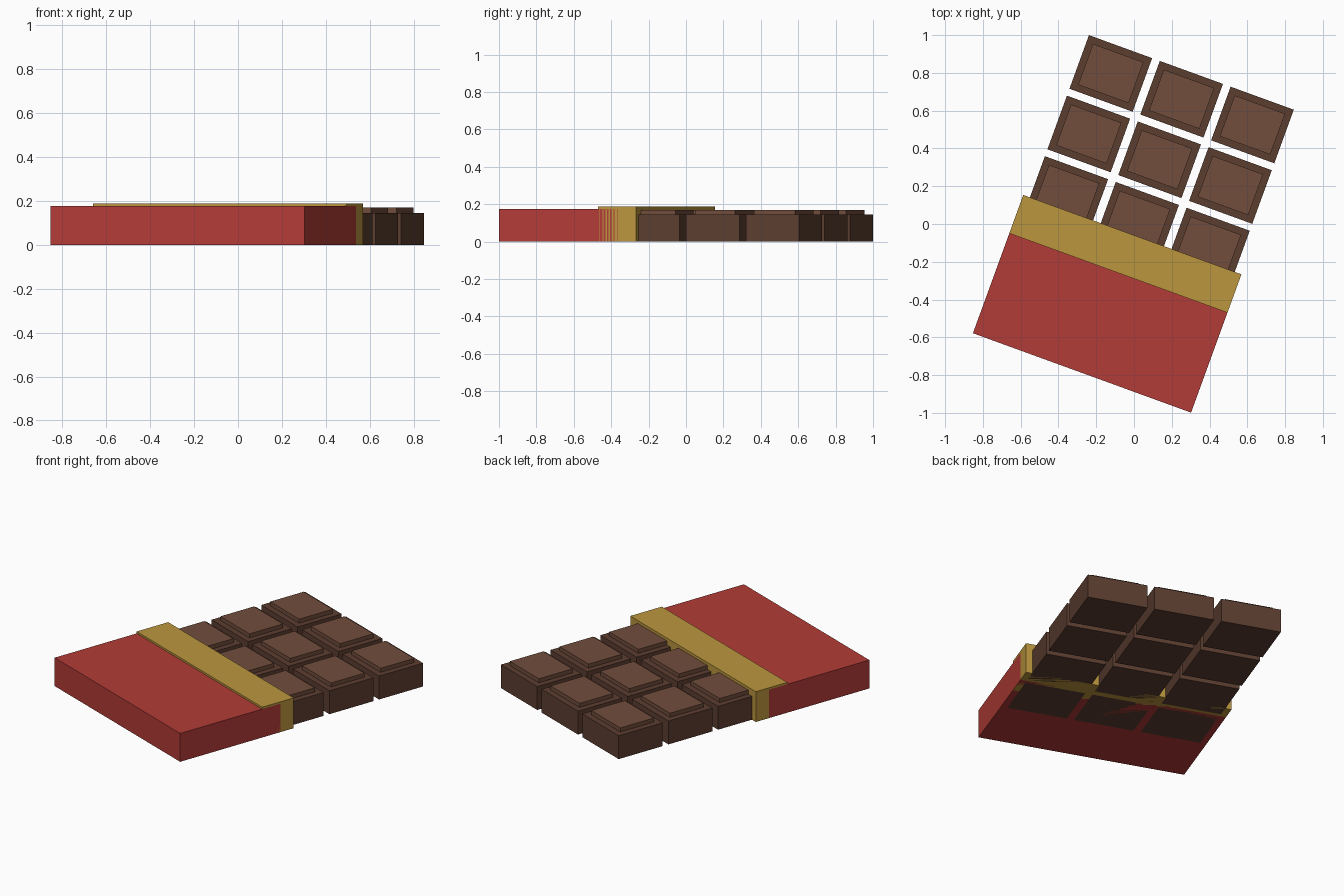
import bpy, bmesh, math
from mathutils import Matrix

if "Cube" in bpy.data.objects:
    bpy.data.objects.remove(bpy.data.objects["Cube"])

# The whole bar lies turned 20 degrees clockwise on the ground
TURN = Matrix.Rotation(math.radians(-20), 4, 'Z')
CENTRE_X = 0.011


def material(name, rgb):
    mat = bpy.data.materials.new(name)
    mat.diffuse_color = (*rgb, 1)
    mat.use_nodes = True
    mat.node_tree.nodes["Principled BSDF"].inputs["Base Color"].default_value = mat.diffuse_color
    return mat


CHOCOLATE = material("chocolate", (0.107, 0.048, 0.030))
CHOCOLATE_TOP = material("chocolate_top", (0.165, 0.074, 0.045))
RED = material("red_paper", (0.45, 0.045, 0.038))
GOLD = material("gold_foil", (0.50, 0.305, 0.048))


def box(name, x, y, width, depth, z0, z1, mat):
    """Flat-faced block, placed in the bar's own turned frame."""
    bm = bmesh.new()
    bmesh.ops.create_cube(bm, size=1)
    bmesh.ops.scale(bm, vec=(width, depth, z1 - z0), verts=bm.verts)
    mesh = bpy.data.meshes.new(name)
    bm.to_mesh(mesh)
    bm.free()
    mesh.materials.append(mat)
    obj = bpy.data.objects.new(name, mesh)
    obj.matrix_world = TURN @ Matrix.Translation((x, y, (z0 + z1) / 2))
    bpy.context.collection.objects.link(obj)
    return obj


# Chocolate squares: three columns, four rows (the last row is in the wrapper)
PIECE_W, PIECE_D = 0.356, 0.302
PITCH_X, PITCH_Y = 0.399, 0.341
INSET = 0.036
for row in range(4):
    y = 0.858 - PIECE_D / 2 - row * PITCH_Y
    for col in range(3):
        x = CENTRE_X + (col - 1) * PITCH_X
        tag = f"{row + 1}_{col + 1}"
        box(f"chocolate_piece_{tag}", x, y, PIECE_W, PIECE_D, 0, 0.145, CHOCOLATE)
        # Raised panel on each square
        box(f"raised_panel_{tag}", x, y, PIECE_W - 2 * INSET, PIECE_D - 2 * INSET,
            0.145, 0.17, CHOCOLATE_TOP)

# Paper wrapper, reaching partway under the foil band
WRAP_W = 1.229
WRAP_Y0, WRAP_Y1 = -0.835, -0.147
box("paper_wrapper", CENTRE_X, (WRAP_Y0 + WRAP_Y1) / 2, WRAP_W, WRAP_Y1 - WRAP_Y0,
    0, 0.176, RED)

# Foil band at the open end of the wrapper
box("foil_band", CENTRE_X, -0.164, WRAP_W, 0.216, 0, 0.188, GOLD)
